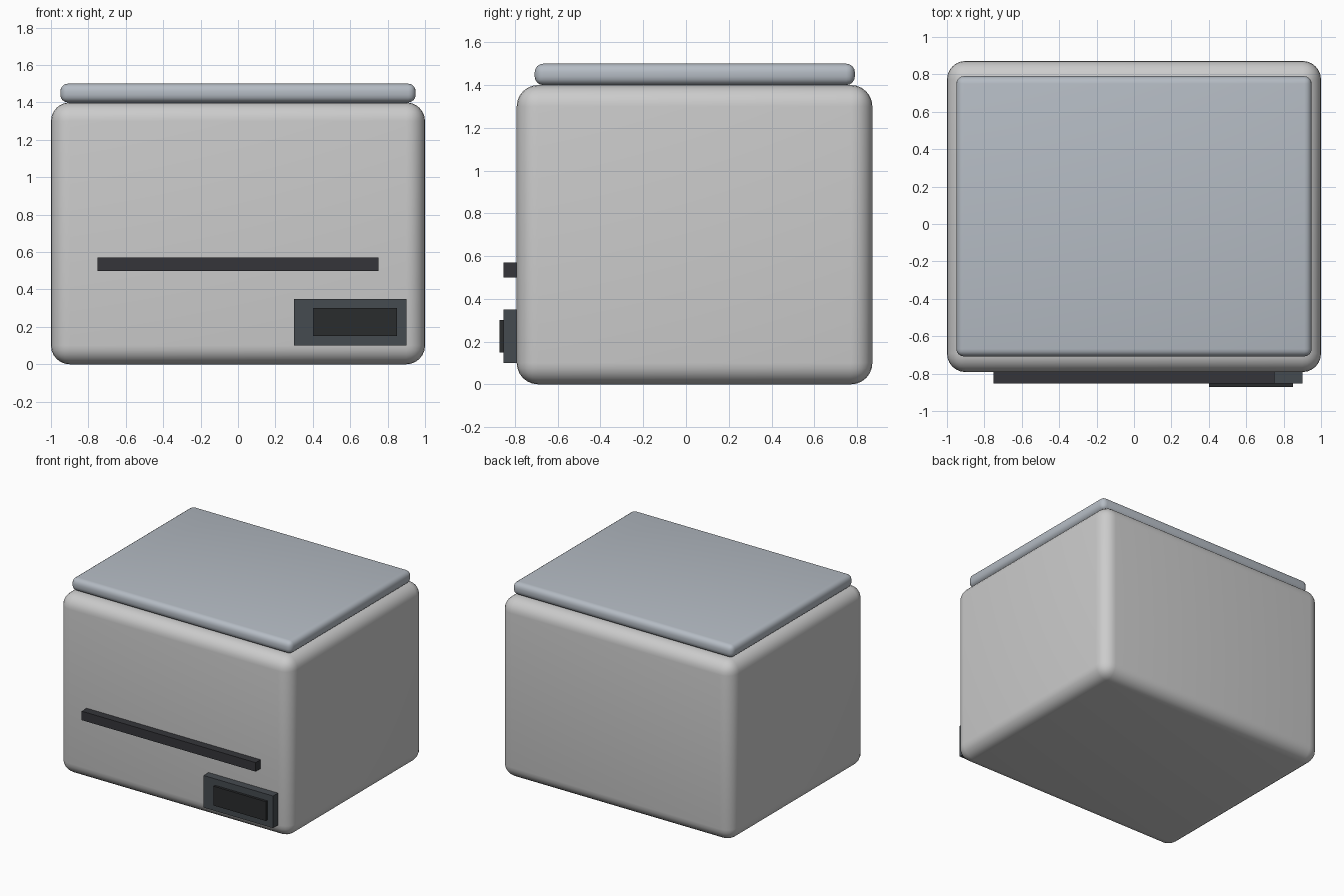
import bpy

if "Cube" in bpy.data.objects:
    bpy.data.objects.remove(bpy.data.objects["Cube"])


def material(name, rgb):
    mat = bpy.data.materials.new(name)
    mat.diffuse_color = (*rgb, 1)
    mat.use_nodes = True
    mat.node_tree.nodes["Principled BSDF"].inputs["Base Color"].default_value = mat.diffuse_color
    return mat


def box(name, lo, hi, mat=None, bevel=0.0, segments=5):
    """Box between two corners, optionally with rounded edges."""
    bpy.ops.mesh.primitive_cube_add(
        size=1, location=[(a + b) / 2 for a, b in zip(lo, hi)])
    obj = bpy.context.object
    obj.name = name
    obj.scale = [b - a for a, b in zip(lo, hi)]
    bpy.ops.object.transform_apply(location=False, rotation=False, scale=True)
    if mat:
        obj.data.materials.append(mat)
    if bevel:
        mod = obj.modifiers.new("rounded_edges", 'BEVEL')
        mod.width = bevel
        mod.segments = segments
        bpy.ops.object.modifier_apply(modifier=mod.name)
        bpy.ops.object.shade_smooth_by_angle()
    return obj


lid_grey = material("lid_grey", (0.46, 0.50, 0.55))
slot_dark = material("slot_dark", (0.035, 0.036, 0.042))
panel_dark = material("panel_dark", (0.06, 0.07, 0.08))
screen_black = material("screen_black", (0.023, 0.025, 0.027))

FRONT = -0.792  # front face of the body

# Rounded housing and lid
box("body", (-1, FRONT, 0), (1, 0.872, 1.4), bevel=0.1, segments=6)
box("lid", (-0.95, -0.708, 1.4), (0.95, 0.79, 1.5), lid_grey, bevel=0.04, segments=4)

# Front details, set slightly into the body
box("front_slot", (-0.75, FRONT - 0.061, 0.5), (0.75, FRONT + 0.02, 0.57), slot_dark)
box("control_panel", (0.3, FRONT - 0.061, 0.1), (0.9, FRONT + 0.02, 0.35), panel_dark)
box("display_screen", (0.4, FRONT - 0.08, 0.15), (0.85, FRONT - 0.04, 0.3), screen_black)
